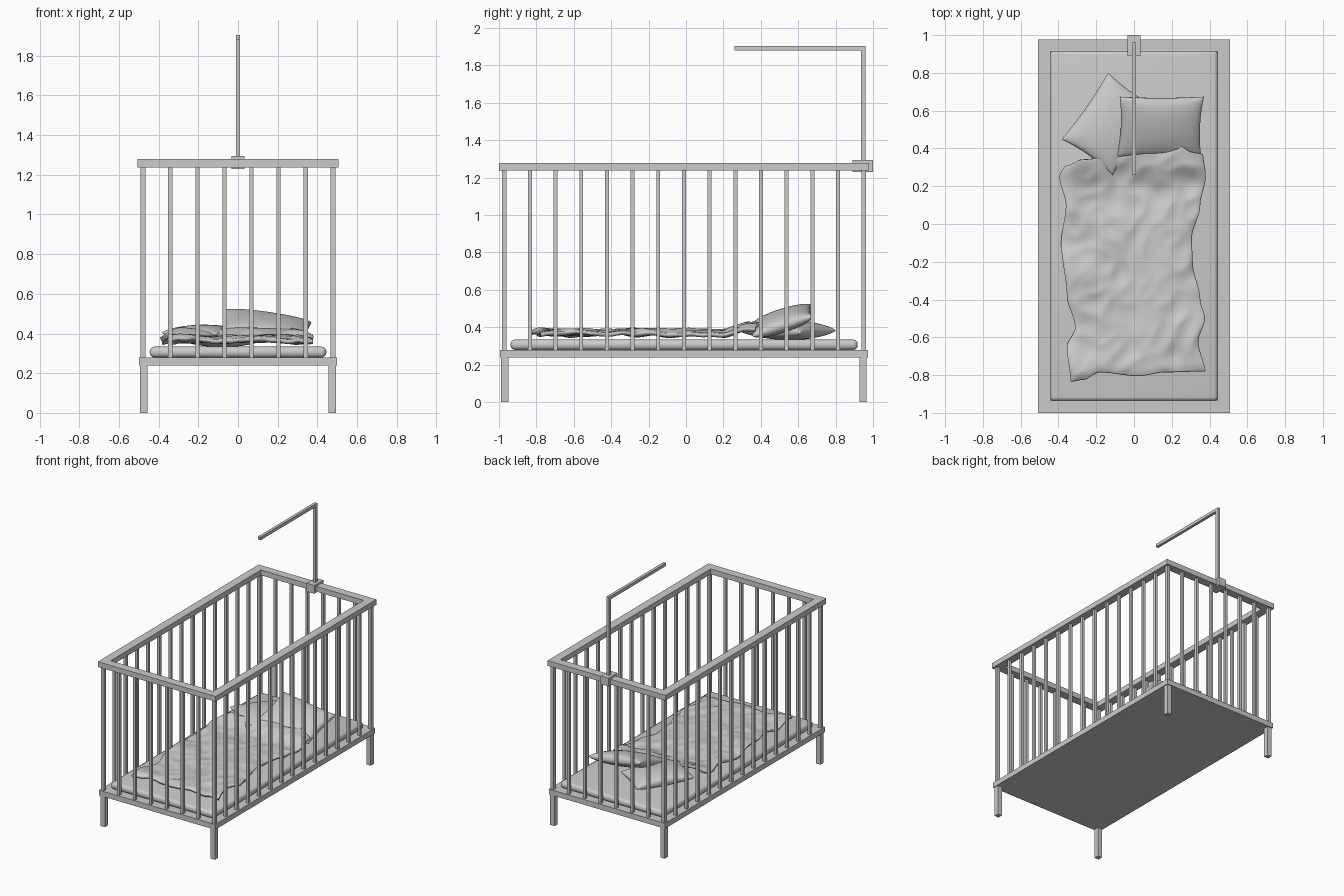
import bpy, bmesh, math
from mathutils import Vector, noise

if "Cube" in bpy.data.objects:
    bpy.data.objects.remove(bpy.data.objects["Cube"])

YC = -0.011  # centre of the crib frame along y


def finish(bm, name, smooth=False):
    bmesh.ops.recalc_face_normals(bm, faces=bm.faces)
    me = bpy.data.meshes.new(name)
    bm.to_mesh(me)
    bm.free()
    ob = bpy.data.objects.new(name, me)
    bpy.context.collection.objects.link(ob)
    if smooth:
        for p in me.polygons:
            p.use_smooth = True
    return ob


def add_box(bm, x0, x1, y0, y1, z0, z1):
    vs = bmesh.ops.create_cube(bm, size=1)['verts']
    for v in vs:
        v.co = Vector(((x0 + x1) / 2 + v.co.x * (x1 - x0),
                       (y0 + y1) / 2 + v.co.y * (y1 - y0),
                       (z0 + z1) / 2 + v.co.z * (z1 - z0)))


def box(name, *b):
    bm = bmesh.new()
    add_box(bm, *b)
    return finish(bm, name)


def posts(name, points, w, z0, z1):
    bm = bmesh.new()
    for x, y in points:
        add_box(bm, x - w / 2, x + w / 2, y - w / 2, y + w / 2, z0, z1)
    return finish(bm, name)


# Base board and legs
box("base_board", -0.5, 0.5, -0.995, 0.973, 0.238, 0.279)
posts("legs", [(sx * 0.474, YC + sy * 0.958) for sx in (-1, 1) for sy in (-1, 1)], 0.038, 0, 0.24)

# Top rail: mitred rectangular ring
bm = bmesh.new()
loops = []
for hx, hy, z in ((0.507, 0.989, 1.238), (0.507, 0.989, 1.279), (0.442, 0.924, 1.279), (0.442, 0.924, 1.238)):
    loops.append([bm.verts.new((sx * hx, YC + sy * hy, z)) for sx, sy in ((-1, -1), (1, -1), (1, 1), (-1, 1))])
for i in range(4):
    a, b = loops[i], loops[(i + 1) % 4]
    for j in range(4):
        k = (j + 1) % 4
        bm.faces.new((a[j], a[k], b[k], b[j]))
finish(bm, "top_rail")

# Corner posts and slats
X, Y = 0.478, 0.961
posts("corner_posts", [(sx * X, YC + sy * Y) for sx in (-1, 1) for sy in (-1, 1)], 0.026, 0.27, 1.245)
side = [(s * X, YC - Y + 2 * Y * i / 14) for s in (-1, 1) for i in range(1, 14)]
ends = [(-X + 2 * X * i / 7, YC + s * Y) for s in (-1, 1) for i in range(1, 7)]
posts("slats", side + ends, 0.021, 0.27, 1.245)

# Mobile holder: clamp, upright and arm
box("holder_clamp", -0.034, 0.034, 0.89, 1.0, 1.23, 1.294)
bm = bmesh.new()
prof = [(0.936, 1.25), (0.96, 1.25), (0.96, 1.904), (0.26, 1.904), (0.26, 1.88), (0.936, 1.88)]
f = bm.faces.new([bm.verts.new((-0.011, y, z)) for y, z in prof])
ext = bmesh.ops.extrude_face_region(bm, geom=[f])['geom']
bmesh.ops.translate(bm, vec=(0.022, 0, 0), verts=[g for g in ext if isinstance(g, bmesh.types.BMVert)])
finish(bm, "holder_arm")

# Mattress with rounded edges
mat = box("mattress", -0.445, 0.445, -0.938, 0.918, 0.279, 0.334)
for p in mat.data.polygons:
    p.use_smooth = True
bev = mat.modifiers.new("round", 'BEVEL')
bev.width, bev.segments = 0.024, 4


# Pillows: two puffed sheets welded at the seam
def pillow(name, lx, ly, t, loc, rot):
    bm = bmesh.new()
    for s in (-1, 1):
        for v in bmesh.ops.create_grid(bm, x_segments=24, y_segments=20, size=1)['verts']:
            u, w = math.sin(v.co.x * math.pi / 2), math.sin(v.co.y * math.pi / 2)
            h = (max(0, 1 - u * u) * max(0, 1 - w * w)) ** 0.36
            v.co = (u * lx / 2 * (1 - 0.06 * (1 - w * w)),
                    w * ly / 2 * (1 - 0.06 * (1 - u * u)), s * h * t / 2)
    bmesh.ops.remove_doubles(bm, verts=bm.verts, dist=1e-4)
    ob = finish(bm, name, True)
    ob.location, ob.rotation_euler = loc, rot
    return ob


r = math.radians
pillow("lower_pillow", 0.43, 0.33, 0.11, (-0.125, 0.53, 0.388), (r(2), r(3), r(55)))
pillow("upper_pillow", 0.45, 0.335, 0.11, (0.14, 0.515, 0.435), (r(18), r(8), 0))


# Blanket: wavy outline filled with a crumpled grid
def lerp(pts, t):
    for (a, p), (b, q) in zip(pts, pts[1:]):
        if t <= b:
            k = max(0, (t - a) / (b - a))
            return p + (q - p) * k * k * (3 - 2 * k)
    return pts[-1][1]


left = [(-0.84, -0.34), (-0.65, -0.36), (-0.55, -0.315), (-0.38, -0.36), (-0.1, -0.39),
        (0.1, -0.365), (0.25, -0.40), (0.34, -0.36)]
right = [(-0.8, 0.385), (-0.62, 0.345), (-0.5, 0.38), (-0.4, 0.355), (-0.2, 0.315),
         (-0.08, 0.31), (0.1, 0.355), (0.25, 0.385), (0.38, 0.37)]
head = [(0, 0.31), (0.12, 0.345), (0.5, 0.385), (0.74, 0.385), (0.83, 0.42), (0.9, 0.385), (1, 0.375)]
foot = [(0, -0.84), (0.1, -0.83), (0.22, -0.79), (0.5, -0.81), (0.7, -0.79), (1, -0.785)]

NX, NY = 70, 110
bm = bmesh.new()
rows = []
for j in range(NY + 1):
    row = []
    for i in range(NX + 1):
        u, v = i / NX, j / NY
        y0, y1 = lerp(foot, u), lerp(head, u)
        y = y0 + (y1 - y0) * v
        x = lerp(left, y) + (lerp(right, y) - lerp(left, y)) * u
        n = noise.noise(Vector((x * 6 + y * 2, y * 5, 1.3)))
        m = 1 - abs(noise.noise(Vector((x * 8 - y * 4, y * 7 + x * 3, 7.1)))) * 2
        edge = min(u * 0.76, (1 - u) * 0.76, v * 1.2)
        fall = min(1, edge / 0.05)
        z = 0.379 + 0.019 * n + 0.011 * m
        z -= 0.014 * (1 - fall) ** 2
        k = min(1, max(0, (y - 0.18) / 0.2))
        z += 0.04 * k * k * (3 - 2 * k) * min(1, edge / 0.1 + 0.3)
        row.append(bm.verts.new((x, y, max(z, 0.362))))
    rows.append(row)
for j in range(NY):
    for i in range(NX):
        bm.faces.new((rows[j][i], rows[j][i + 1], rows[j + 1][i + 1], rows[j + 1][i]))
for _ in range(3):
    bmesh.ops.smooth_vert(bm, verts=bm.verts, factor=0.5, use_axis_x=True, use_axis_y=True, use_axis_z=True)
blanket = finish(bm, "blanket", True)
up = blanket.data.polygons[0].normal.z > 0
sol = blanket.modifiers.new("thickness", 'SOLIDIFY')
sol.thickness = 0.022
sol.offset = -1 if up else 1
